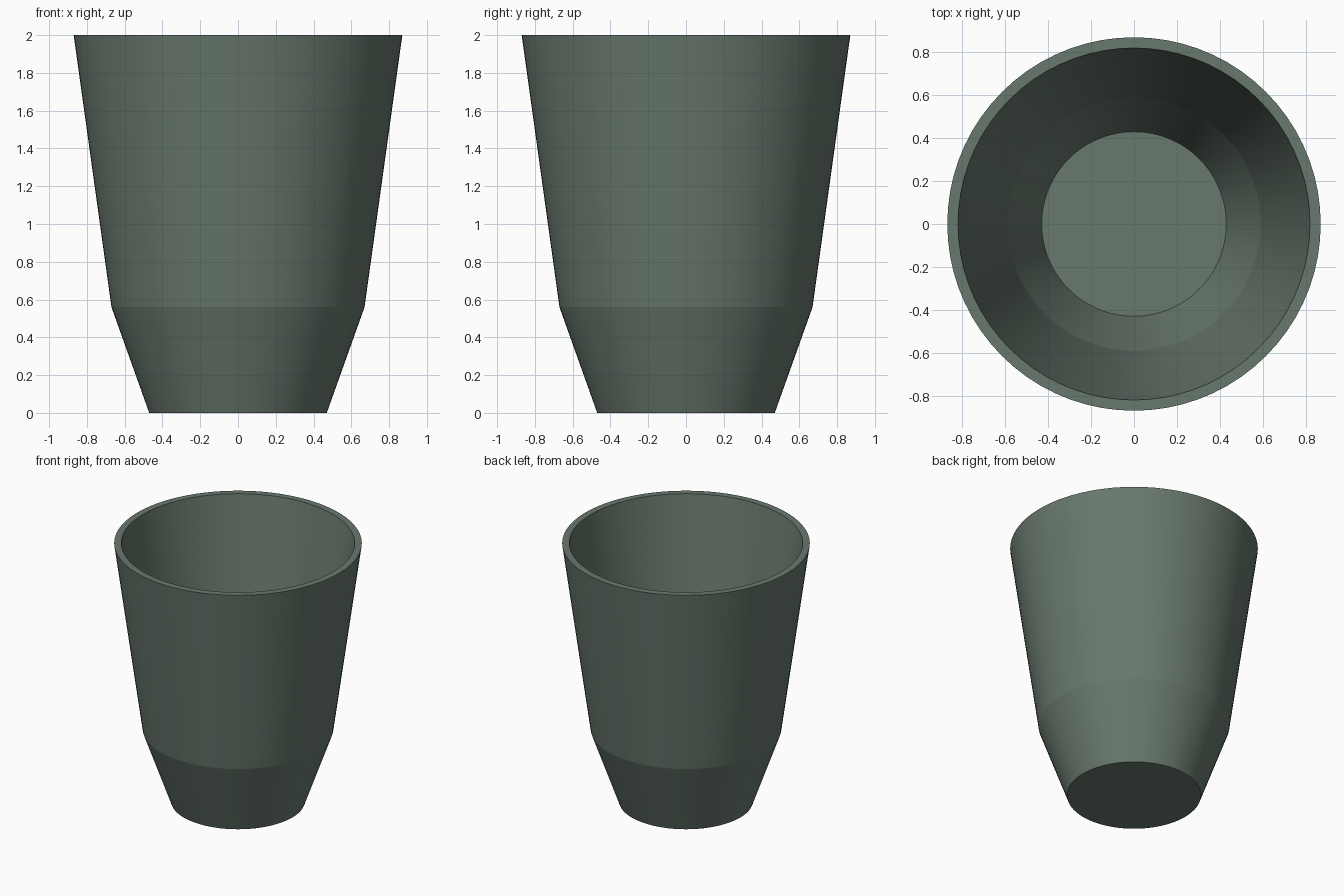
import bpy, bmesh, math

cube = bpy.data.objects.get("Cube")
if cube:
    bpy.data.objects.remove(cube, do_unlink=True)

SEGMENTS = 72

# Grey-green glaze
glaze = bpy.data.materials.new("grey_green")
glaze.use_nodes = True
colour = (0.138, 0.188, 0.153, 1)
glaze.diffuse_color = colour
glaze.node_tree.nodes["Principled BSDF"].inputs["Base Color"].default_value = colour

# Cup wall as (radius, height): outside going up, then inside going down
profile = [(0.47, 0), (0.67, 0.56), (0.87, 2), (0.82, 2), (0.59, 0.56), (0.43, 0.1)]


def ring(bm, radius, height):
    angles = [2 * math.pi * i / SEGMENTS for i in range(SEGMENTS)]
    return [bm.verts.new((radius * math.cos(a), radius * math.sin(a), height)) for a in angles]


bm = bmesh.new()
rings = [ring(bm, r, z) for r, z in profile]
for low, high in zip(rings, rings[1:]):
    for i in range(SEGMENTS):
        j = (i + 1) % SEGMENTS
        bm.faces.new((low[i], low[j], high[j], high[i]))

# Underside and inner floor
bm.faces.new(rings[0][::-1])
bm.faces.new(rings[-1])
bmesh.ops.recalc_face_normals(bm, faces=bm.faces)

mesh = bpy.data.meshes.new("cup")
bm.to_mesh(mesh)
bm.free()
mesh.materials.append(glaze)
cup = bpy.data.objects.new("cup", mesh)
bpy.context.collection.objects.link(cup)

# Smooth sides, crisp rim and shoulder
bpy.ops.object.select_all(action="DESELECT")
cup.select_set(True)
bpy.context.view_layer.objects.active = cup
bpy.ops.object.shade_smooth_by_angle(angle=math.radians(10))
